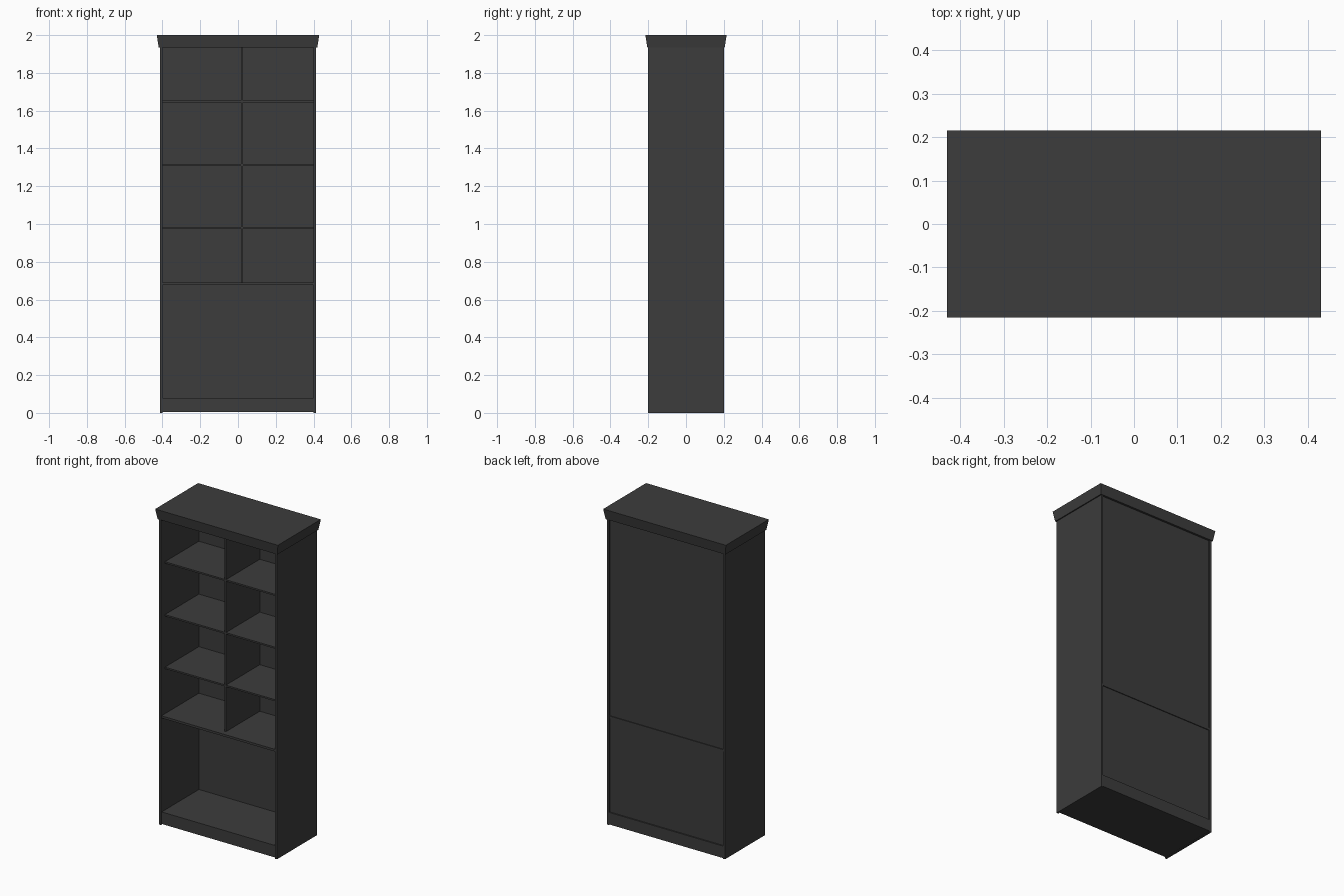
import bpy
import bmesh

cube = bpy.data.objects.get("Cube")
if cube:
    bpy.data.objects.remove(cube, do_unlink=True)

# Single dark finish
charcoal = bpy.data.materials.new("charcoal")
charcoal.use_nodes = True
color = (0.045, 0.045, 0.045, 1.0)
charcoal.diffuse_color = color
charcoal.node_tree.nodes["Principled BSDF"].inputs["Base Color"].default_value = color


def board(name, x, y, z, flare=0.0):
    """Box between (min, max) pairs; flare widens its top outward."""
    bm = bmesh.new()
    bmesh.ops.create_cube(bm, size=1)
    for v in bm.verts:
        sx, sy, top = v.co.x > 0, v.co.y > 0, v.co.z > 0
        grow = flare if top else 0
        v.co = (x[sx] + (grow if sx else -grow),
                y[sy] + (grow if sy else -grow), z[top])
    mesh = bpy.data.meshes.new(name)
    bm.to_mesh(mesh)
    bm.free()
    mesh.materials.append(charcoal)
    obj = bpy.data.objects.new(name, mesh)
    bpy.context.collection.objects.link(obj)
    return obj


inner, outer = 0.4, 0.413
depth = 0.2
body_top = 1.935
base_top = 0.08
counter = (0.676, 0.69)
divider_x = (0.016, 0.027)
shelf_front = -0.16
back_inner, back_outer = 0.18, 0.192

# Side panels
for name, s in (("left_side_panel", 1), ("right_side_panel", -1)):
    board(name, sorted((s * inner, s * outer)), (-depth, depth), (0, body_top))

# Flared crown
board("crown", (-0.42, 0.42), (-0.205, 0.205), (body_top, 2.0), flare=0.01)

# Plinth, fixed middle shelf and recessed back panel
span = (-inner, inner)
board("plinth", span, (-0.193, depth), (0.004, base_top))
board("middle_shelf", span, (-0.195, 0.197), counter)
board("back_panel", span, (back_inner, back_outer), (base_top, body_top))

# Upper divider and the shelves on both sides of it
board("divider", divider_x, (shelf_front, back_inner), (counter[1], body_top))
for i, z in enumerate((0.98, 1.313, 1.648)):
    for side, x in (("left", (divider_x[1], inner)), ("right", (-inner, divider_x[0]))):
        board(f"{side}_shelf_{i + 1}", x, (shelf_front, back_inner), (z - 0.005, z + 0.005))
